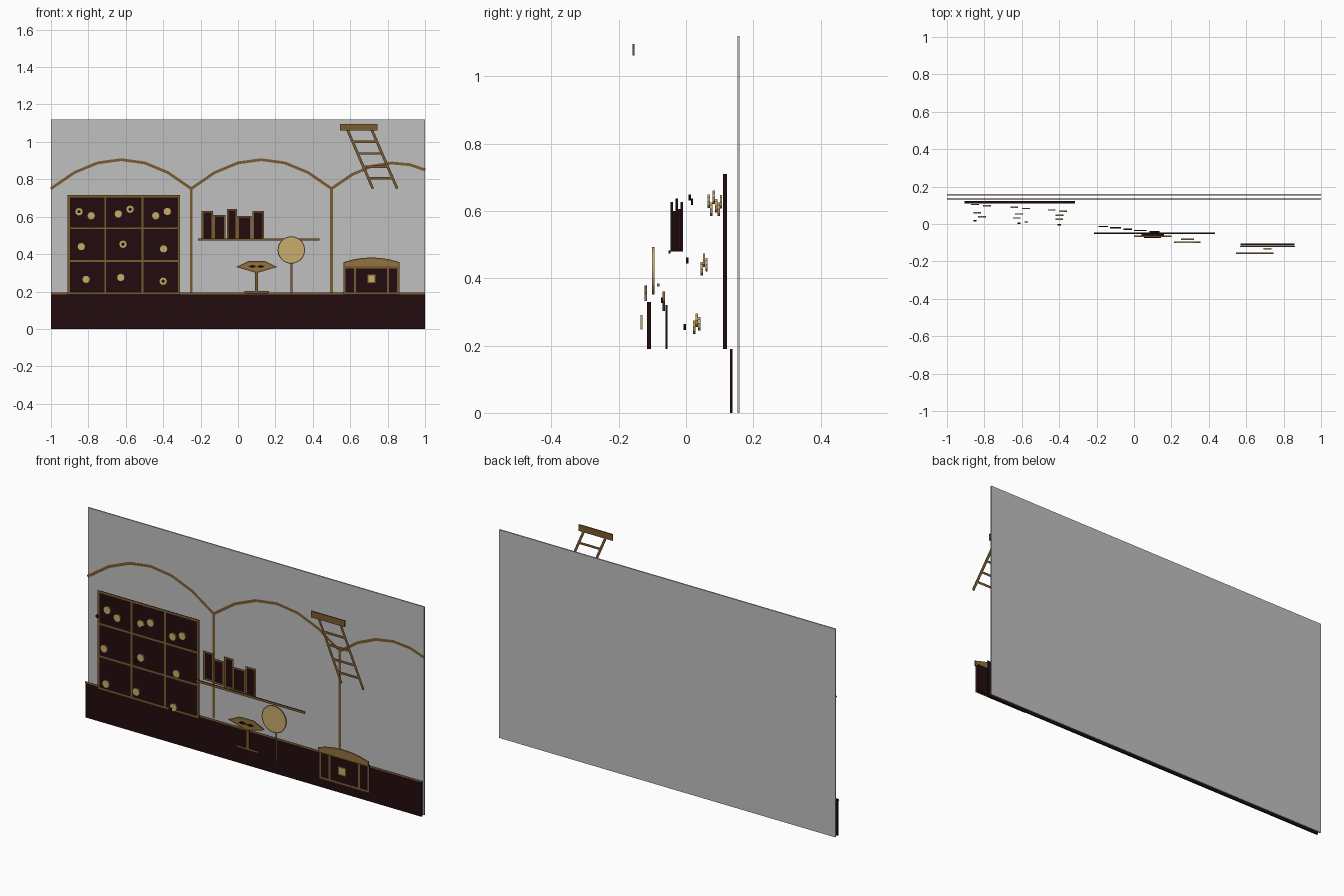
import bpy, math
from mathutils import Vector

cube = bpy.data.objects.get("Cube")
if cube:
    bpy.data.objects.remove(cube)


def material(name, rgb):
    lin = [((c / 255 + 0.055) / 1.055) ** 2.4 for c in rgb] + [1]
    m = bpy.data.materials.new(name)
    m.use_nodes = True
    m.diffuse_color = lin
    m.node_tree.nodes["Principled BSDF"].inputs["Base Color"].default_value = lin
    return m


GREY = material("wall grey", (192, 192, 192))
DARK = material("dark wood", (34, 11, 13))
BROWN = material("bronze trim", (122, 92, 48))
TAN = material("worn gold", (146, 115, 62))
GOLD = material("pale gold", (201, 172, 108))
T = 0.007  # thickness of a cut-out layer


def make(name, verts, faces, mat):
    me = bpy.data.meshes.new(name)
    me.from_pydata(verts, [], faces)
    me.materials.append(mat)
    ob = bpy.data.objects.new(name, me)
    bpy.context.collection.objects.link(ob)
    return ob


def plate(name, pts, y, mat, t=T):
    """Counter-clockwise outline in x, z extruded along y."""
    n = len(pts)
    verts = [(x, y + s * t / 2, z) for s in (-1, 1) for x, z in pts]
    faces = [range(n), range(2 * n - 1, n - 1, -1)]
    faces += [(i, i + n, (i + 1) % n + n, (i + 1) % n) for i in range(n)]
    return make(name, verts, [tuple(f) for f in faces], mat)


def stroke(name, pts, y, mat=BROWN, w=0.01, closed=False):
    """Flat mitred ribbon along a path in x, z."""
    p = [Vector(q) for q in pts]
    n = len(p)
    verts = []
    for i in range(n):
        a = p[i] - p[i - 1] if closed or i else p[1] - p[0]
        b = p[(i + 1) % n] - p[i] if closed or i < n - 1 else a
        na, nb = (Vector((-d.y, d.x)).normalized() for d in (a, b))
        m = (na + nb).normalized()
        m *= w / 2 / max(m.dot(na), 0.4)
        verts += [(p[i].x - m.x, y, p[i].y - m.y), (p[i].x + m.x, y, p[i].y + m.y)]
    faces = [(2 * i, 2 * j, 2 * j + 1, 2 * i + 1)
             for i in range(n if closed else n - 1) for j in [(i + 1) % n]]
    return make(name, verts, faces, mat)


def rect(x0, x1, z0, z1):
    return [(x0, z0), (x1, z0), (x1, z1), (x0, z1)]


def circle(x, z, r, n):
    return [(x + r * math.cos(i * math.tau / n), z + r * math.sin(i * math.tau / n))
            for i in range(n)]


def trimmed(name, pts, y, mat=DARK, w=0.01, t=T, trim=BROWN):
    plate(name, pts, y, mat, t)
    stroke(name + "_trim", pts, y - t / 2 - 0.001, trim, w, True)


# Back wall and counter
plate("back_wall", rect(-1, 1, 0, 1.12), 0.156, GREY)
plate("counter", rect(-1, 1, 0, 0.19), 0.134, DARK)
stroke("counter_edge", [(-1, 0.19), (1, 0.19)], 0.1295, w=0.01)

# Vault arches and posts, the last arch cut short by the wall edge
for i, x0 in enumerate((-1, -0.25)):
    arch = [(x0 + 0.125 * k, 0.905 - 0.155 * (k / 3 - 1) ** 2) for k in range(7)]
    stroke(f"arch_{i}", arch, 0.150, w=0.015)
stroke("arch_2", [(0.5, 0.75), (0.61, 0.825), (0.715, 0.87), (0.82, 0.887),
                  (0.92, 0.878), (1, 0.85)], 0.150, w=0.015)
for i, x in enumerate((-0.25, 0.5)):
    stroke(f"post_{i}", [(x, 0.19), (x, 0.75)], 0.149, w=0.015)

# Cabinet with nine compartments
trimmed("cabinet", rect(-0.905, -0.315, 0.19, 0.71), 0.116, w=0.012, t=0.012)
for i in (1, 2):
    x, z = -0.91 + 0.2 * i, 0.19 + 0.174 * i
    stroke(f"cabinet_upright_{i}", [(x, 0.19), (x, 0.71)], 0.1085)
    stroke(f"cabinet_rail_{i}", [(-0.905, z), (-0.315, z)], 0.1085)

# Round trinkets, each on its own layer, some with a dark centre
trinkets = [(-0.85, 0.627, 1), (-0.785, 0.605, 0), (-0.64, 0.615, 0), (-0.577, 0.64, 1),
            (-0.44, 0.605, 0), (-0.378, 0.628, 0), (-0.838, 0.44, 0), (-0.615, 0.453, 1),
            (-0.398, 0.428, 0), (-0.812, 0.265, 0), (-0.627, 0.275, 0), (-0.4, 0.255, 1)]
dot_y = 0.018
for i, (x, z, dot) in enumerate(trinkets):
    y = 0.104 - 0.0072 * i
    trimmed(f"trinket_{i}", circle(x, z, 0.021, 10), y, GOLD, 0.004)
    if dot:
        plate(f"trinket_centre_{i}", circle(x, z, 0.009, 8), dot_y, DARK)
        dot_y -= 0.0072

# Shelf and books
for i, (x0, x1, top) in enumerate([(-0.19, -0.138, 0.627), (-0.128, -0.07, 0.605),
                                   (-0.055, -0.01, 0.637), (0, 0.068, 0.6),
                                   (0.082, 0.135, 0.627)]):
    trimmed(f"book_{i}", rect(x0, x1, 0.48, top), -0.013 - 0.0072 * i, w=0.009)
plate("shelf", rect(-0.213, 0.433, 0.474, 0.482), -0.049, DARK)
stroke("shelf_trim", [(-0.215, 0.478), (0.435, 0.478)], -0.0535, w=0.013)

# Pedestal table with a faceted top
plate("table_stem", rect(0.093, 0.107, 0.19, 0.32), -0.058, DARK)
plate("table_foot", rect(0.04, 0.16, 0.19, 0.2), -0.058, DARK)
stroke("table_stem_trim", [(0.1, 0.2), (0.1, 0.31)], -0.0625, w=0.016)
stroke("table_foot_trim", [(0.035, 0.197), (0.165, 0.197)], -0.0625, w=0.011)
trimmed("table_top", [(0, 0.332), (0.1, 0.303), (0.2, 0.332), (0.14, 0.36), (0.06, 0.36)],
        -0.066, TAN, 0.008)
for i, x in enumerate((0.078, 0.122)):
    plate(f"table_inset_{i}", [(x - 0.025, 0.334), (x, 0.326), (x + 0.022, 0.334),
                               (x, 0.342)], -0.072, DARK, 0.004)

# Round mirror on a rod
stroke("mirror_rod", [(0.287, 0.19), (0.287, 0.37)], -0.085, w=0.01)
plate("mirror_bracket", rect(0.25, 0.322, 0.375, 0.385), -0.082, TAN)
trimmed("mirror_disc", circle(0.285, 0.422, 0.071, 20), -0.097, GOLD, 0.005)

# Chest with curved lid, straps and lock
trimmed("chest_body", rect(0.57, 0.857, 0.19, 0.33), -0.11, w=0.012, t=0.012)
for i, x in enumerate((0.626, 0.802)):
    stroke(f"chest_strap_{i}", [(x, 0.19), (x, 0.33)], -0.118, w=0.012)
lid = [(0.567, 0.332), (0.86, 0.332)]
lid += [(0.86 - 0.0488 * k, 0.378 - 0.024 * (k / 3 - 1) ** 2) for k in range(7)]
trimmed("chest_lid", lid, -0.12, TAN, 0.008)
trimmed("chest_lock", rect(0.693, 0.735, 0.248, 0.29), -0.132, GOLD, 0.008)

# Leaning ladder hung from a top bar
plate("ladder_bar", rect(0.545, 0.745, 1.062, 1.096), -0.156, BROWN)
for i, x in enumerate((0.585, 0.715)):
    stroke(f"ladder_rail_{i}", [(x, 1.065), (x + 0.136, 0.75)], -0.15, w=0.014)
for i, z in enumerate((1.0, 0.938, 0.868, 0.806)):
    x = 0.585 + (1.065 - z) * 0.432
    stroke(f"ladder_rung_{i}", [(x, z), (x + 0.13, z)], -0.151, w=0.013)
